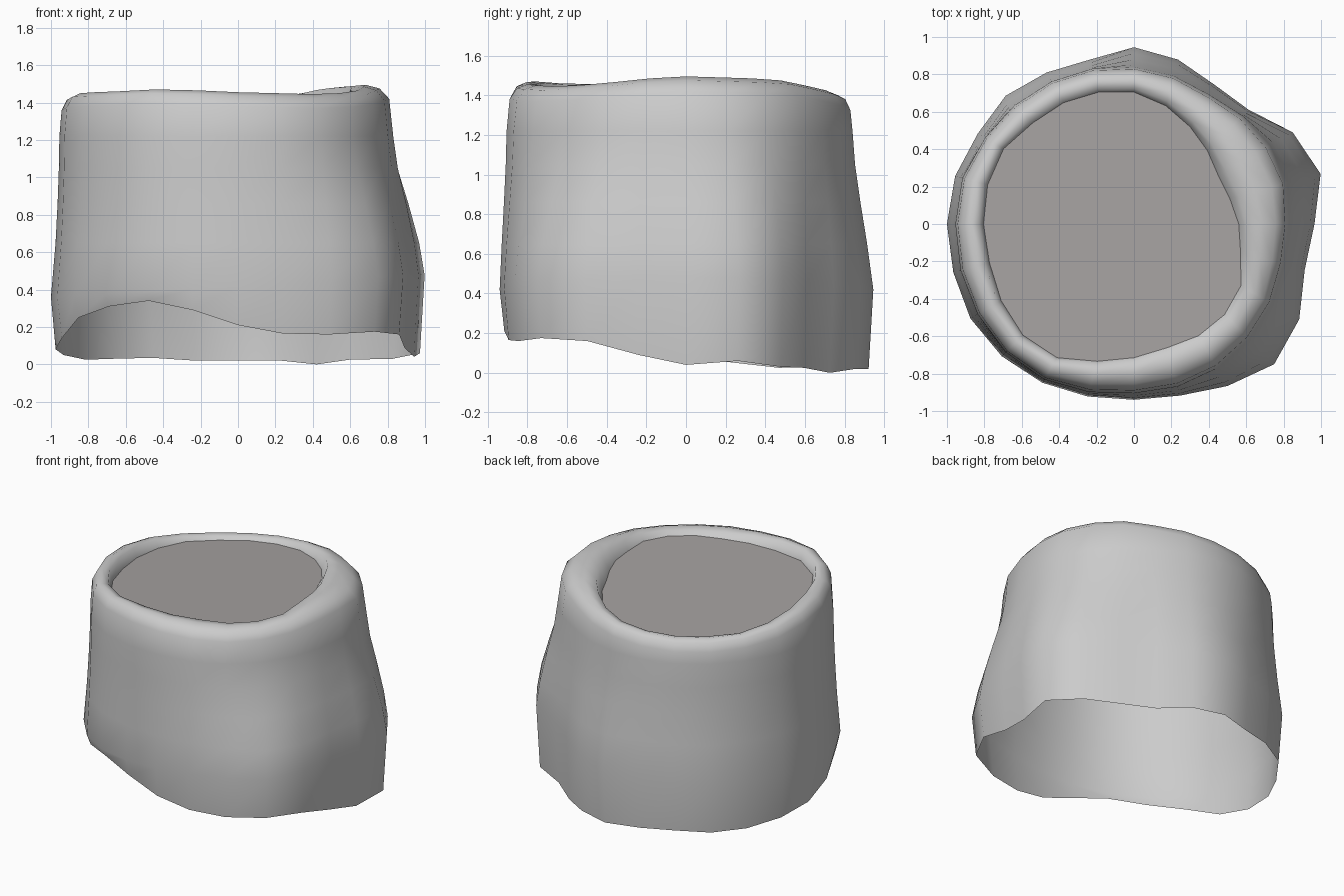
import bpy, bmesh, math

if "Cube" in bpy.data.objects:
    bpy.data.objects.remove(bpy.data.objects["Cube"])

N = 24  # one sample every 15 degrees, starting at +x and turning towards +y

# Radii of the flared base, the upper trunk and the inner rim
base = [.965, 1.033, .98, .865, .86, .91, .945, .91, .935, .97, .965, .99,
        1.0, 1.0, 1.01, 1.0, .98, .955, .94, .95, 1.0, 1.06, 1.02, .945]
upper = [.83, .85, .84, .82, .80, .82, .84, .86, .88, .90, .92, .95,
         .955, .96, .965, .97, .96, .93, .905, .90, .89, .87, .85, .83]
inner = [.56, .53, .52, .555, .60, .655, .705, .73, .75, .765, .805, .81,
         .805, .80, .82, .84, .825, .76, .715, .685, .69, .685, .66, .59]
# Heights of the ragged bottom edge and of the rim crest
bottom_z = [.04, .06, .03, .025, 0, .02, .02, .02, .035, .03, .025, .05,
            .08, .14, .25, .31, .34, .29, .21, .165, .16, .175, .16, .09]
crest_z = [1.495, 1.49, 1.485, 1.475, 1.45, 1.425, 1.40, 1.385, 1.375, 1.375, 1.385, 1.41,
           1.435, 1.45, 1.455, 1.46, 1.47, 1.465, 1.455, 1.45, 1.445, 1.45, 1.465, 1.485]


def angle(i):
    return math.tau * i / N


def mix(a, b, t):
    return a + (b - a) * t


def cap_z(i):
    # The cut tilts down towards the back left
    return 1.38 + .033 * math.cos(angle(i) + math.pi / 4)


def ring(bm, radius, height):
    verts = []
    for i in range(N):
        r = radius(i)
        verts.append(bm.verts.new((r * math.cos(angle(i)), r * math.sin(angle(i)), height(i))))
    return verts


def finish(bm, name):
    mesh = bpy.data.meshes.new(name)
    bm.to_mesh(mesh)
    bm.free()
    for p in mesh.polygons:
        p.use_smooth = True
    obj = bpy.data.objects.new(name, mesh)
    bpy.context.collection.objects.link(obj)
    return obj


# Bark shell: open at the bottom, rolled over at the rim
bm = bmesh.new()
rings = [ring(bm, lambda i: base[i] * .975, lambda i: bottom_z[i])]
rings.append(ring(bm, lambda i: base[i], lambda i: .42 + .06 * math.cos(angle(i))))
# (blend from base to upper outline, height); the right side flares higher up
for t, z in [(.22, .65), (.55, .86), (.85, 1.05), (1, 1.22)]:
    rings.append(ring(bm, lambda i: mix(base[i], upper[i], t ** (.8 + .4 * math.cos(angle(i)))),
                      lambda i: z))
# (blend from upper outline to inner rim, drop below the crest)
for t, drop in [(.08, .075), (.27, .02), (.55, 0), (.85, .008)]:
    rings.append(ring(bm, lambda i: mix(upper[i], inner[i], t), lambda i: crest_z[i] - drop))
rings.append(ring(bm, lambda i: inner[i], cap_z))
for lo, hi in zip(rings, rings[1:]):
    for i in range(N):
        j = (i + 1) % N
        bm.faces.new((lo[i], lo[j], hi[j], hi[i]))
finish(bm, "stump_bark")

# Cut wood surface inside the rim
bm = bmesh.new()
bm.faces.new(ring(bm, lambda i: inner[i], cap_z))
cap = finish(bm, "cut_top")
mat = bpy.data.materials.new("cut_wood")
mat.diffuse_color = (.38, .36, .355, 1)
mat.use_nodes = True
mat.node_tree.nodes["Principled BSDF"].inputs["Base Color"].default_value = mat.diffuse_color
cap.data.materials.append(mat)
